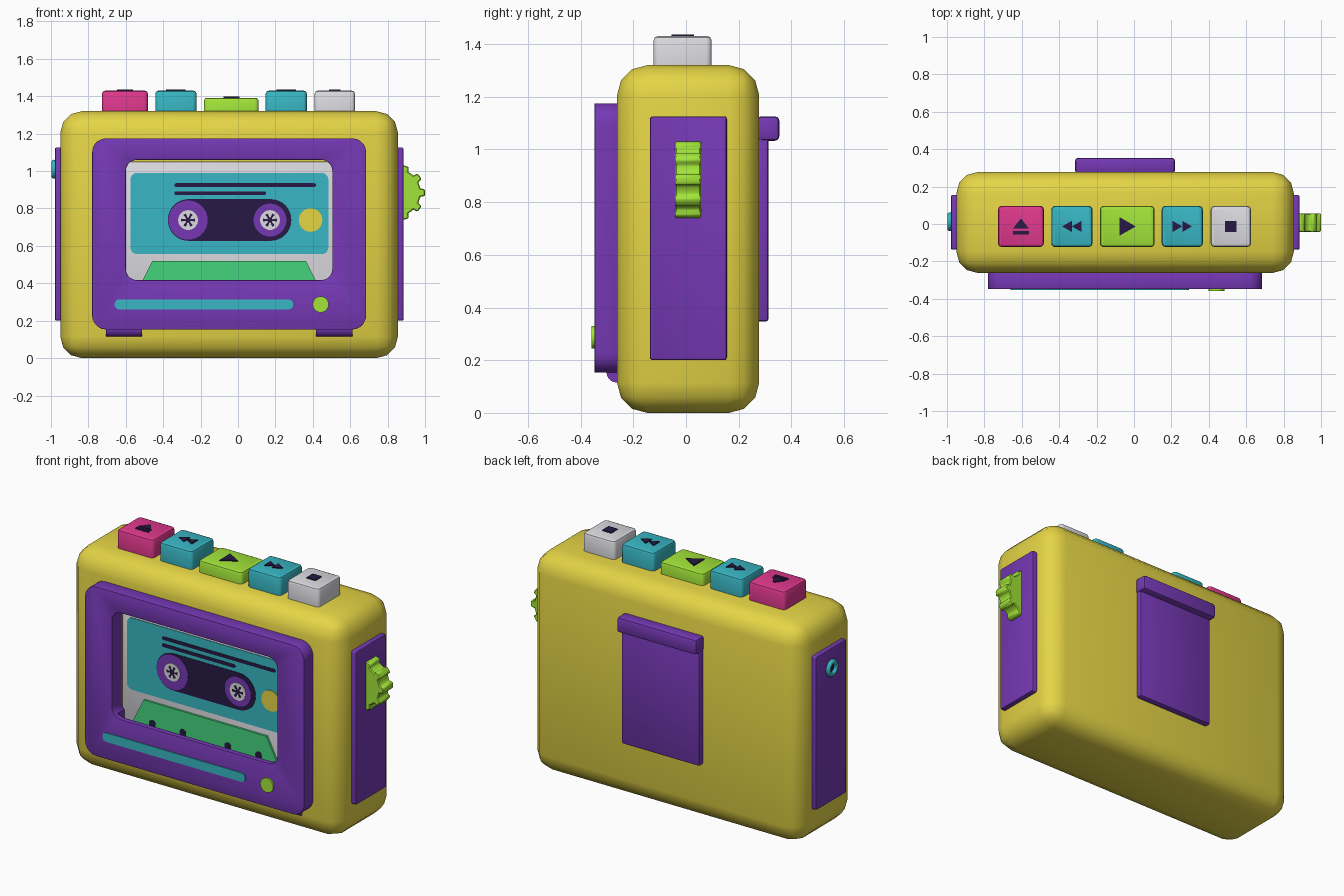
import bpy, bmesh, math
from math import cos, sin, pi

if "Cube" in bpy.data.objects:
    bpy.data.objects.remove(bpy.data.objects["Cube"])

YELLOW, PURPLE, TEAL = (0.78, 0.66, 0.06), (0.18, 0.04, 0.46), (0.04, 0.47, 0.55)
LIME, PINK, WHITE = (0.36, 0.78, 0.04), (0.75, 0.04, 0.27), (0.72, 0.71, 0.75)
DARK, GREEN = (0.02, 0.01, 0.06), (0.06, 0.65, 0.2)
mats = {}


def material(col):
    if col not in mats:
        mats[col] = bpy.data.materials.new("colour_%d" % len(mats))
        mats[col].diffuse_color = (*col, 1)
    return mats[col]


def finish(ob, bevel=0, seg=2, cutters=(), bevel_first=False):
    """Apply cuts and edge bevel, then smooth by angle."""
    bpy.ops.object.select_all(action='DESELECT')
    bpy.context.view_layer.objects.active = ob
    ob.select_set(True)

    def do_bevel():
        if bevel:
            m = ob.modifiers.new("bevel", 'BEVEL')
            m.width, m.segments = bevel, seg
            m.limit_method, m.angle_limit = 'ANGLE', math.radians(50)
            bpy.ops.object.modifier_apply(modifier=m.name)
    if bevel_first:
        do_bevel()
    for c in cutters:
        m = ob.modifiers.new("cut", 'BOOLEAN')
        m.operation, m.solver, m.object = 'DIFFERENCE', 'EXACT', c
        bpy.ops.object.modifier_apply(modifier=m.name)
    if not bevel_first:
        do_bevel()
    bpy.ops.object.shade_smooth_by_angle(angle=math.radians(40))
    return ob


def prism(name, pts, axis, lo, hi, col=None, bevel=0, seg=2, done=True):
    """Extrude a 2D outline along an axis: y uses (x,z), z uses (x,y), x uses (y,z)."""
    put = {'x': lambda a, b, h: (h, a, b), 'y': lambda a, b, h: (a, h, b),
           'z': lambda a, b, h: (a, b, h)}[axis]
    bm = bmesh.new()
    low = [bm.verts.new(put(a, b, lo)) for a, b in pts]
    top = [bm.verts.new(put(a, b, hi)) for a, b in pts]
    bm.faces.new(low)
    bm.faces.new(top)
    for i in range(len(pts)):
        j = (i + 1) % len(pts)
        bm.faces.new((low[i], low[j], top[j], top[i]))
    bmesh.ops.recalc_face_normals(bm, faces=bm.faces)
    me = bpy.data.meshes.new(name)
    bm.to_mesh(me)
    bm.free()
    ob = bpy.data.objects.new(name, me)
    bpy.context.collection.objects.link(ob)
    if col:
        me.materials.append(material(col))
    return finish(ob, bevel, seg) if done else ob


def rect(a0, a1, b0, b1, r=0, n=5):
    if not r:
        return [(a0, b0), (a1, b0), (a1, b1), (a0, b1)]
    pts = []
    for k, (a, b) in enumerate([(a1 - r, b1 - r), (a0 + r, b1 - r), (a0 + r, b0 + r), (a1 - r, b0 + r)]):
        pts += [(a + r * cos((k + i / n) * pi / 2), b + r * sin((k + i / n) * pi / 2)) for i in range(n + 1)]
    return pts


def disc(a, b, r, n=32):
    return [(a + r * cos(2 * pi * i / n), b + r * sin(2 * pi * i / n)) for i in range(n)]


def gear(a, b, r_in, r_out, teeth):
    pts = []
    for k in range(teeth):
        for off, r in ((-0.5, r_in), (-0.28, r_in), (-0.2, r_out), (0, r_out), (0.2, r_out), (0.28, r_in)):
            t = 2 * pi * (k + off) / teeth
            pts.append((a + r * cos(t), b + r * sin(t)))
    return pts


# Cutters for the tape bay and the door window
bay = prism("bay_cutter", rect(-0.62, 0.53, 0.33, 1.065), 'y', -0.4, -0.12, done=False)
window = prism("window_cutter", rect(-0.6, 0.505, 0.417, 1.06, 0.06), 'y', -0.5, -0.1, done=False)
sill = prism("sill_cutter", rect(-0.58, 0.485, 0.335, 0.5), 'y', -0.315, -0.1, done=False)

# Body
body = prism("body", rect(-0.95, 0.855, 0, 1.32), 'y', -0.262, 0.278, YELLOW, done=False)
finish(body, 0.115, 3, [bay], bevel_first=True)

# Door with window, decoration and hinges
door = prism("door", rect(-0.78, 0.685, 0.153, 1.175, 0.075), 'y', -0.347, -0.255, PURPLE, done=False)
finish(door, 0.016, 2, [window, sill])
for c in (bay, window, sill):
    bpy.data.objects.remove(c)
prism("door_stripe", rect(-0.66, 0.295, 0.26, 0.314, 0.026), 'y', -0.353, -0.34, TEAL)
prism("door_dot", disc(0.442, 0.287, 0.043), 'y', -0.358, -0.34, LIME)
for x in (-0.61, 0.515):
    prism("hinge", disc(-0.262, 0.155, 0.04, 20), 'x', x - 0.097, x + 0.097, PURPLE)

# Cassette shell, label and print
F = -0.235
prism("cassette_shell", rect(-0.612, 0.522, 0.338, 1.052, 0.03), 'y', F, -0.13, WHITE, 0.008)
prism("cassette_label", rect(-0.575, 0.483, 0.556, 0.99, 0.035), 'y', F - 0.004, F + 0.01, TEAL)
prism("cassette_base", [(-0.548, 0.34), (0.453, 0.34), (0.363, 0.52), (-0.458, 0.52)], 'y', F - 0.012, F + 0.01, GREEN)
for x in (-0.4, -0.195, 0.105, 0.31):
    prism("base_hole", disc(x, 0.392, 0.022, 16), 'y', F - 0.014, F, DARK)
prism("label_line_long", rect(-0.34, 0.417, 0.915, 0.935, 0.009), 'y', F - 0.007, F, DARK)
prism("label_line_short", rect(-0.34, 0.15, 0.872, 0.892, 0.009), 'y', F - 0.007, F, DARK)
prism("tape_window", rect(-0.375, 0.285, 0.627, 0.85, 0.11, 8), 'y', F - 0.007, F, DARK)
prism("label_spot", disc(0.388, 0.738, 0.063), 'y', F - 0.007, F, YELLOW)
for x, r in ((-0.267, 0.105), (0.171, 0.088)):
    prism("tape_reel", disc(x, 0.738, r), 'y', F - 0.010, F, PURPLE)
    prism("reel_hub", disc(x, 0.738, 0.053), 'y', F - 0.013, F, WHITE)
    prism("reel_spokes", gear(x, 0.738, 0.014, 0.037, 6), 'y', F - 0.015, F, DARK)

# Keys along the top
KY = -0.013
for name, x0, x1, top, col in (("eject", -0.727, -0.482, 1.43, PINK), ("rewind", -0.442, -0.222, 1.43, TEAL),
                               ("play", -0.182, 0.11, 1.392, LIME), ("forward", 0.148, 0.368, 1.43, TEAL),
                               ("stop", 0.41, 0.625, 1.43, WHITE)):
    prism(name + "_key", rect(x0, x1, -0.123, 0.097, 0.02, 3), 'z', 1.25, top, col, 0.016)
    c = (x0 + x1) / 2
    if name == "eject":
        marks = [[(c - 0.043, KY - 0.012), (c + 0.043, KY - 0.012), (c, KY + 0.043)],
                 rect(c - 0.043, c + 0.043, KY - 0.042, KY - 0.025)]
    elif name == "stop":
        marks = [rect(c - 0.03, c + 0.03, KY - 0.03, KY + 0.03)]
    elif name == "play":
        marks = [[(c - 0.042, KY - 0.05), (c + 0.045, KY), (c - 0.042, KY + 0.05)]]
    else:
        s = 1 if name == "forward" else -1
        marks = [[(c + s * a, KY - 0.03), (c + s * (a + 0.052), KY), (c + s * a, KY + 0.03)] for a in (-0.052, 0)]
    for m in marks:
        prism(name + "_mark", m, 'z', top - 0.01, top + 0.006, DARK)

# Side panels
side = rect(-0.137, 0.155, 0.2, 1.126, 0.012, 3)
prism("right_panel", side, 'x', 0.83, 0.885, PURPLE, 0.008)
prism("left_panel", side, 'x', -0.979, -0.92, PURPLE, 0.008)

# Volume wheel on the right, headphone socket on the left
prism("volume_wheel", gear(0.85, 0.885, 0.126, 0.15, 10), 'y', -0.042, 0.057, LIME, 0.005, 1)
bpy.ops.mesh.primitive_torus_add(major_radius=0.036, minor_radius=0.015, major_segments=32, minor_segments=10,
                                 location=(-0.984, 0.012, 1.01), rotation=(0, pi / 2, 0))
socket = bpy.context.object
socket.name = "socket_ring"
socket.data.materials.append(material(TEAL))
finish(socket)
prism("socket_hole", disc(0.012, 1.01, 0.03, 24), 'x', -0.983, -0.95, DARK)

# Belt clip on the back
prism("clip_plate", rect(-0.307, 0.212, 0.347, 1.11), 'y', 0.26, 0.313, PURPLE, 0.01)
prism("clip_lip", rect(-0.315, 0.219, 1.033, 1.126), 'y', 0.27, 0.354, PURPLE, 0.016)

for m in bpy.data.materials:
    if m.users and not m.is_grease_pencil:
        m.use_nodes = True
        m.node_tree.nodes["Principled BSDF"].inputs["Base Color"].default_value = m.diffuse_color
